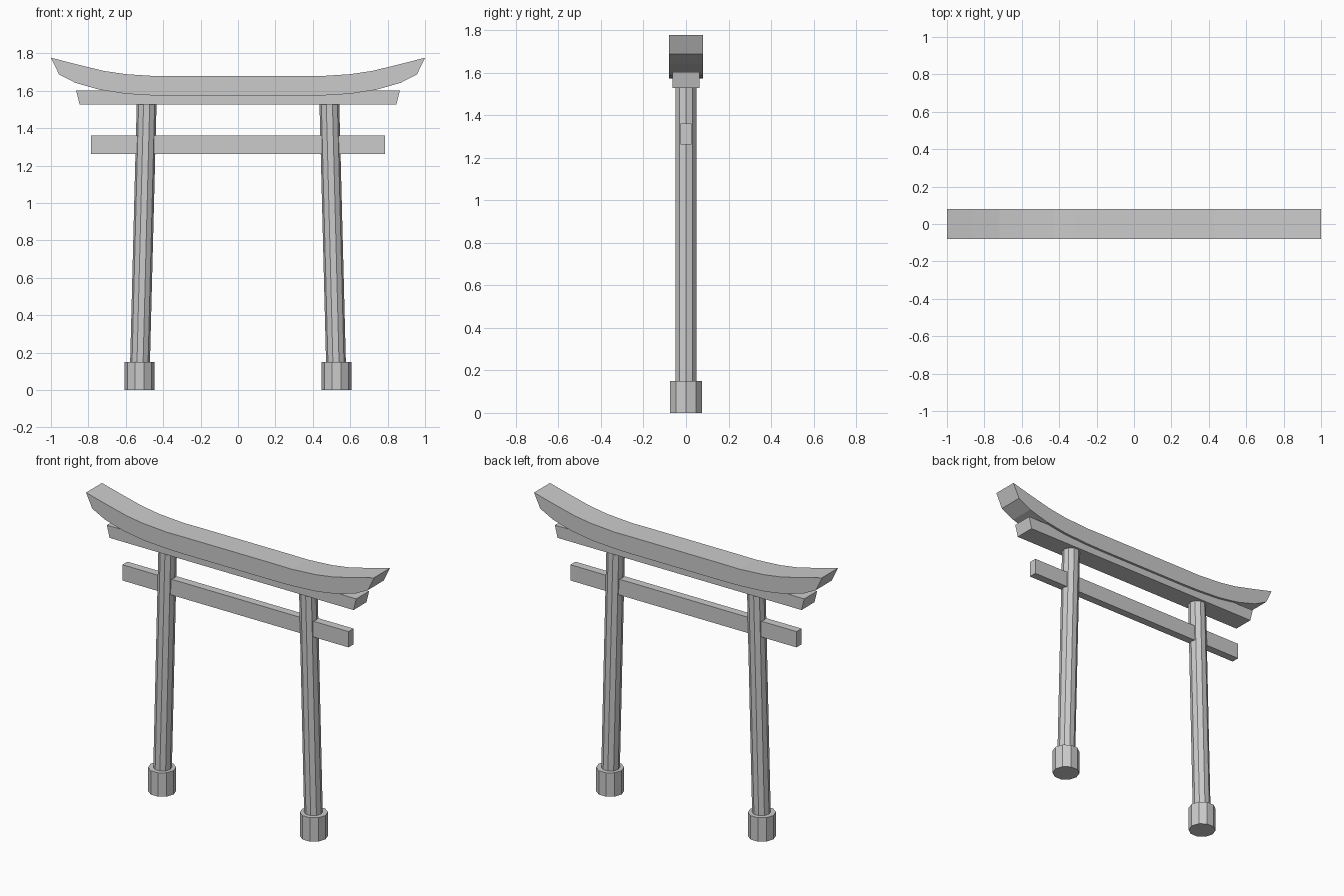
import bpy, bmesh
from mathutils import Matrix, Vector
from math import radians

if "Cube" in bpy.data.objects:
    bpy.data.objects.remove(bpy.data.objects["Cube"])


def finish(name, bm):
    bmesh.ops.recalc_face_normals(bm, faces=bm.faces)
    mesh = bpy.data.meshes.new(name)
    bm.to_mesh(mesh)
    bm.free()
    obj = bpy.data.objects.new(name, mesh)
    bpy.context.collection.objects.link(obj)
    return obj


def beam(name, top, bottom, half_depth):
    """Sweep a rectangular section along paired top/bottom points, mirrored in x."""
    def mirror(pts):
        return [(-x, z) for x, z in reversed(pts)] + pts
    bm = bmesh.new()
    rings = []
    for (xt, zt), (xb, zb) in zip(mirror(top), mirror(bottom)):
        rings.append([bm.verts.new(p) for p in (
            (xt, -half_depth, zt), (xt, half_depth, zt),
            (xb, half_depth, zb), (xb, -half_depth, zb))])
    for a, b in zip(rings, rings[1:]):
        for i in range(4):
            j = (i + 1) % 4
            bm.faces.new((a[i], a[j], b[j], b[i]))
    bm.faces.new(rings[0])
    bm.faces.new(rings[-1])
    return finish(name, bm)


def post(name, start, end, radius):
    """Ten-sided column leaning from start to end with level ends."""
    start, end = Vector(start), Vector(end)
    height = end.z - start.z
    bm = bmesh.new()
    bmesh.ops.create_cone(bm, cap_ends=True, segments=10, radius1=radius,
                          radius2=radius, depth=height,
                          matrix=Matrix.Rotation(radians(90), 4, 'Z'))
    for v in bm.verts:
        t = v.co.z / height + 0.5
        centre = start.lerp(end, t)
        v.co = (v.co.x + centre.x, v.co.y + centre.y, centre.z)
    return finish(name, bm)


# Curved top lintel with upswept, slanted ends
beam("top_lintel",
     [(0.32, 1.679), (0.43, 1.678), (0.60, 1.689), (0.72, 1.707), (0.86, 1.741), (1.0, 1.777)],
     [(0.32, 1.572), (0.43, 1.574), (0.60, 1.584), (0.74, 1.606), (0.87, 1.643), (0.957, 1.688)],
     0.079)

# Second lintel beneath it, ends tapering inward
beam("lower_lintel", [(0.866, 1.603)], [(0.847, 1.528)], 0.064)

# Tie beam through the pillars
beam("tie_beam", [(0.785, 1.361)], [(0.785, 1.262)], 0.025)

# Leaning pillars and their footings
for side, s in (("left", -1), ("right", 1)):
    post(side + "_pillar", (s * 0.527, 0, 0.02), (s * 0.488, 0, 1.55), 0.053)
    post(side + "_footing", (s * 0.527, 0, 0), (s * 0.527, 0, 0.15), 0.08)
